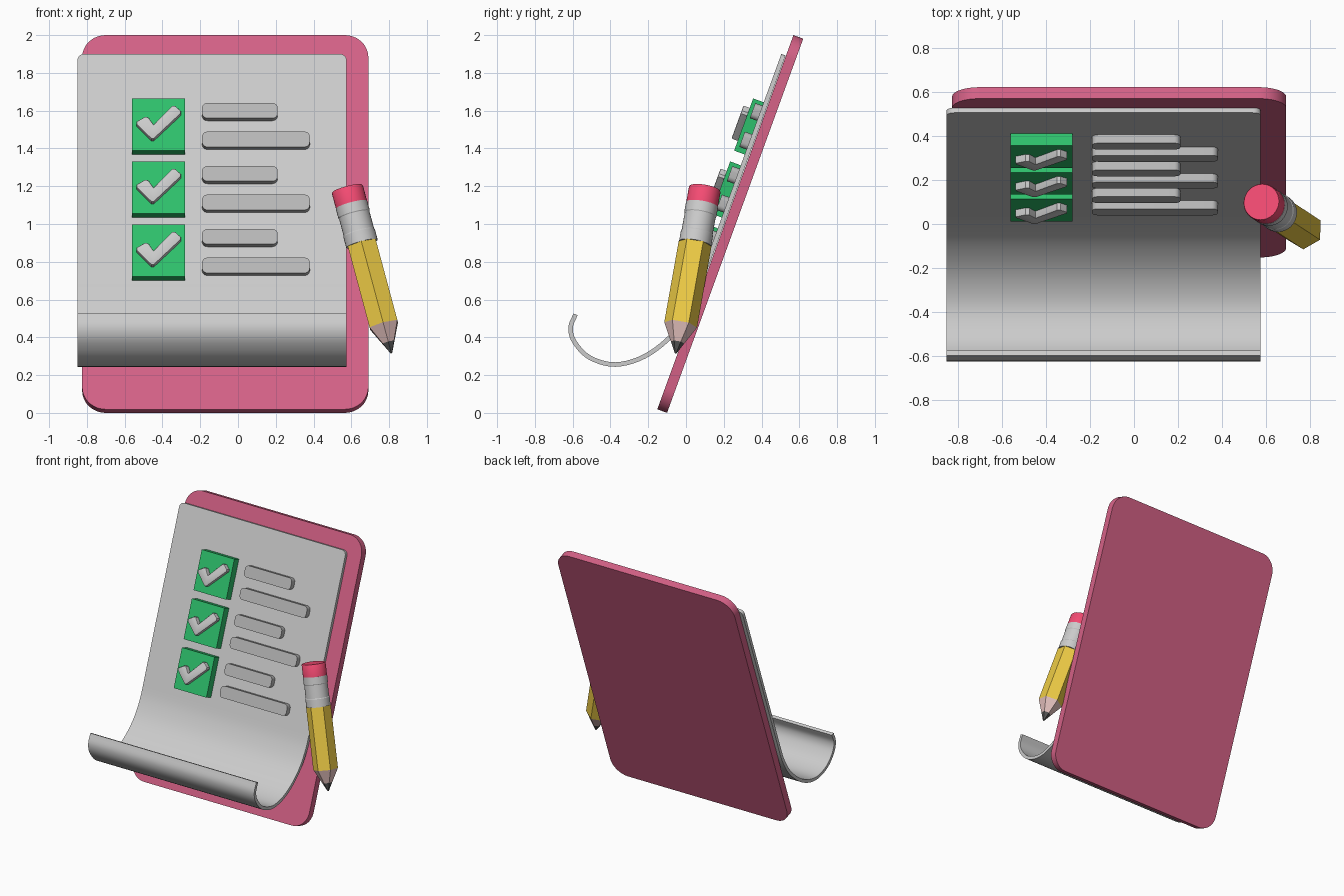
import bpy, bmesh, math
from mathutils import Matrix, Vector

if "Cube" in bpy.data.objects:
    bpy.data.objects.remove(bpy.data.objects["Cube"])

# Board frame: local x = right, local y = up the board, local z = out of its front face
TILT = Matrix.Translation((0, -0.152, 0.019)) @ Matrix.Rotation(math.radians(70), 4, 'X')


def material(name, rgb):
    m = bpy.data.materials.new(name)
    m.diffuse_color = (*rgb, 1)
    m.use_nodes = True
    m.node_tree.nodes["Principled BSDF"].inputs["Base Color"].default_value = m.diffuse_color
    return m


PINK = material("board_pink", (0.66, 0.12, 0.24))
GREEN = material("box_green", (0.027, 0.53, 0.15))
GREY = material("line_grey", (0.48, 0.48, 0.48))
YELLOW = material("pencil_yellow", (0.85, 0.60, 0.06))
RED = material("eraser_red", (0.90, 0.07, 0.17))
WOOD = material("pencil_wood", (0.80, 0.55, 0.53))
LEAD = material("pencil_lead", (0.09, 0.09, 0.09))


def finish(name, bm, mat=None, matrix=None, angle=30):
    bmesh.ops.recalc_face_normals(bm, faces=bm.faces[:])
    me = bpy.data.meshes.new(name)
    bm.to_mesh(me)
    bm.free()
    me.shade_smooth()
    me.set_sharp_from_angle(angle=math.radians(angle))
    ob = bpy.data.objects.new(name, me)
    bpy.context.collection.objects.link(ob)
    if mat:
        me.materials.append(mat)
    if matrix:
        ob.matrix_world = matrix
    return ob


def extrude(bm, points, vec):
    face = bm.faces.new([bm.verts.new(p) for p in points])
    new = bmesh.ops.extrude_face_region(bm, geom=[face])['geom']
    bmesh.ops.translate(bm, verts=[g for g in new if isinstance(g, bmesh.types.BMVert)], vec=vec)


def plate(name, outline, z0, z1, mat=None, bevel=0):
    bm = bmesh.new()
    extrude(bm, [(x, y, z0) for x, y in outline], (0, 0, z1 - z0))
    if bevel:
        rim = [e for e in bm.edges if all(v.co.z > z1 - 1e-5 for v in e.verts)]
        bmesh.ops.bevel(bm, geom=rim, offset=bevel, segments=2, profile=0.5, affect='EDGES')
    return finish(name, bm, mat, TILT)


def rounded(x0, x1, y0, y1, r, n=8):
    pts = []
    corners = ((x1 - r, y1 - r), (x0 + r, y1 - r), (x0 + r, y0 + r), (x1 - r, y0 + r))
    for k, (cx, cy) in enumerate(corners):
        for i in range(n + 1):
            a = math.pi / 2 * (k + i / n)
            pts.append((cx + r * math.cos(a), cy + r * math.sin(a)))
    return pts


# Backing board
plate("board", rounded(-0.825, 0.69, 0, 2.108, 0.125, 12), -0.055, 0, PINK)

# Paper sheet: smooth (y, z) centre line that curls up at the bottom
KEYS = [Vector(p) for p in ((0.516, 1.896), (0.08, 0.70), (0.018, 0.545), (-0.075, 0.41),
                            (-0.22, 0.299), (-0.375, 0.256), (-0.51, 0.293), (-0.59, 0.375),
                            (-0.611, 0.45), (-0.585, 0.522))]
path = [KEYS[0]]
for i in range(1, len(KEYS) - 1):
    a = KEYS[i - 1] if i > 1 else KEYS[1] * 2 - Vector((0.02, 0.535))
    b, c = KEYS[i], KEYS[i + 1]
    d = KEYS[i + 2] if i + 2 < len(KEYS) else c * 2 - b
    for s in range(5):
        t = s / 5
        path.append(0.5 * (2 * b + (c - a) * t + (2 * a - 5 * b + 4 * c - d) * t * t
                           + (3 * b - a - 3 * c + d) * t ** 3))
path.append(KEYS[-1])
front, back = [], []
for i, p in enumerate(path):
    tan = (path[min(i + 1, len(path) - 1)] - path[max(i - 1, 0)]).normalized()
    nor = Vector((tan.y, -tan.x)) * 0.012
    front.append(p + nor)
    back.append(p - nor)
bm = bmesh.new()
extrude(bm, [(-0.85, p.x, p.y) for p in front + back[::-1]], (1.425, 0, 0))
corner = [e for e in bm.edges if all(v.co.z > 1.8 for v in e.verts)
          and abs(e.verts[0].co.x - e.verts[1].co.x) < 1e-4]
bmesh.ops.bevel(bm, geom=corner, offset=0.035, segments=6, profile=0.5, affect='EDGES')
finish("paper", bm)

# Checklist: box, tick and two text lines per row
TICK = [(-0.118, 0.005), (-0.118, -0.010), (-0.040, -0.092), (-0.026, -0.092), (0.116, 0.050),
        (0.116, 0.066), (0.086, 0.094), (0.070, 0.094), (-0.028, -0.012), (-0.056, 0.030),
        (-0.074, 0.032)]
for row in range(3):
    c = 1.573 - 0.355 * row
    n = row + 1
    plate(f"check_box_{n}", [(-0.56, c - 0.147), (-0.28, c - 0.147), (-0.28, c + 0.147),
                             (-0.56, c + 0.147)], 0.026, 0.086, GREEN)
    plate(f"tick_{n}", [(x - 0.419, y + c) for x, y in TICK], 0.08, 0.121, None, 0.006)
    plate(f"short_line_{n}", rounded(-0.19, 0.21, c + 0.043, c + 0.128, 0.028), 0.02, 0.067, GREY)
    plate(f"long_line_{n}", rounded(-0.19, 0.38, c - 0.119, c - 0.033, 0.028), 0.02, 0.067, GREY)

# Pencil frame: local z runs from the eraser to the tip, local x faces the front
top, tip = Vector((0.578, 0.10, 1.187)), Vector((0.812, -0.055, 0.316))
axis = (tip - top).normalized()
face_dir = Vector((0, -1, 0))
face_dir = (face_dir - axis * face_dir.dot(axis)).normalized()
side = axis.cross(face_dir)
PENCIL = Matrix.Translation(top) @ Matrix((face_dir, side, axis)).transposed().to_4x4()
LENGTH = (tip - top).length


def lathe(name, rings, sides, mat=None):
    bm = bmesh.new()
    prev = None
    for t, r in rings:
        loop = [bm.verts.new((r * math.cos(2 * math.pi * k / sides),
                              r * math.sin(2 * math.pi * k / sides), t * LENGTH))
                for k in range(sides)]
        if prev:
            for k in range(sides):
                j = (k + 1) % sides
                bm.faces.new((prev[k], prev[j], loop[j], loop[k]))
        else:
            bm.faces.new(loop)
        prev = loop
    bm.faces.new(prev)
    return finish(name, bm, mat, PENCIL)


# Pencil parts
lathe("eraser", [(0, 0.082), (0.006, 0.085), (0.10, 0.085)], 32, RED)
lathe("ferrule", [(0.098, 0.086), (0.155, 0.086), (0.16, 0.083), (0.265, 0.083), (0.27, 0.086),
                  (0.335, 0.086)], 32)
lathe("pencil_body", [(0.333, 0.088), (0.828, 0.088)], 6, YELLOW)
lathe("pencil_wood_cone", [(0.828, 0.088), (0.935, 0.036)], 6, WOOD)
lathe("pencil_lead_tip", [(0.935, 0.036), (1.0, 0.005)], 6, LEAD)
